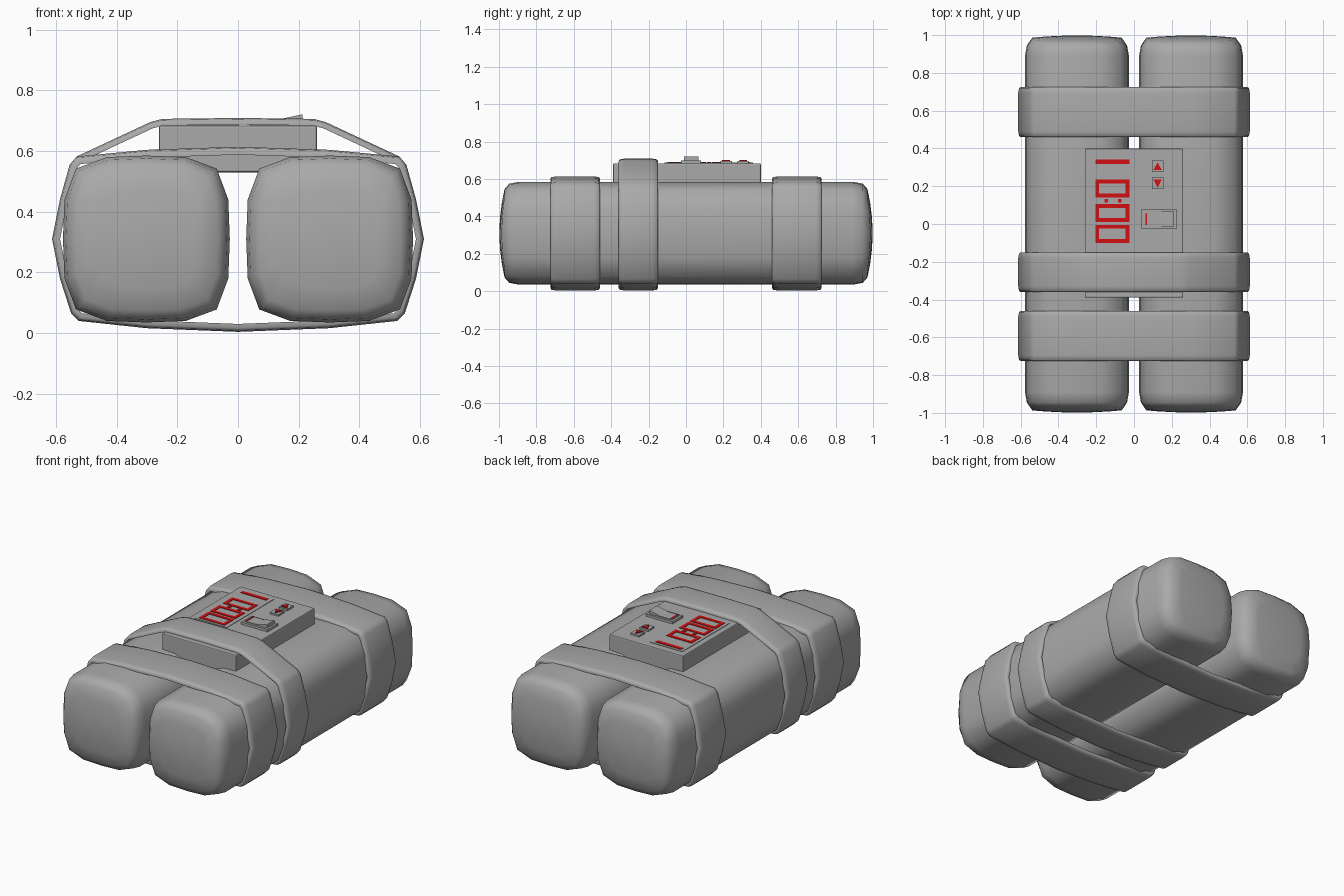
import bpy, bmesh, math
from mathutils import Vector

if "Cube" in bpy.data.objects:
    bpy.data.objects.remove(bpy.data.objects["Cube"])


def material(name, rgb):
    m = bpy.data.materials.new(name)
    m.diffuse_color = (*rgb, 1)
    m.use_nodes = True
    m.node_tree.nodes["Principled BSDF"].inputs["Base Color"].default_value = m.diffuse_color
    return m


GREY = material("grey", (0.40, 0.40, 0.40))
RED = material("red", (0.65, 0.005, 0.006))


def finish(bm, name, mat, smooth=None, bevel=0):
    bmesh.ops.recalc_face_normals(bm, faces=bm.faces)
    me = bpy.data.meshes.new(name)
    bm.to_mesh(me)
    bm.free()
    me.materials.append(mat)
    ob = bpy.data.objects.new(name, me)
    bpy.context.collection.objects.link(ob)
    if bevel:
        mod = ob.modifiers.new("bevel", "BEVEL")
        mod.width, mod.segments = bevel, 2
    if smooth:
        bpy.ops.object.select_all(action='DESELECT')
        ob.select_set(True)
        bpy.context.view_layer.objects.active = ob
        bpy.ops.object.shade_smooth_by_angle(angle=math.radians(smooth))
    return ob


def skin(bm, rings, closed=False):
    """Bridge consecutive rings of equal length with quads."""
    vr = [[bm.verts.new(p) for p in r] for r in rings]
    n = len(vr[0])
    pairs = list(zip(vr, vr[1:])) + ([(vr[-1], vr[0])] if closed else [])
    for a, b in pairs:
        for i in range(n):
            bm.faces.new((a[i], a[(i + 1) % n], b[(i + 1) % n], b[i]))
    return vr


def prism(name, outlines, z0, z1, mat, bevel=0):
    """Extrude one or more xy outlines between two heights."""
    bm = bmesh.new()
    for pts in outlines:
        vr = skin(bm, [[(x, y, z) for x, y in pts] for z in (z0, z1)])
        bm.faces.new(vr[0])
        bm.faces.new(vr[1])
    return finish(bm, name, mat, bevel=bevel)


def rect(x0, x1, y0, y1):
    return [(x0, y0), (x1, y0), (x1, y1), (x0, y1)]


# Two long rounded blocks, side by side
quarter = [(0.275, 0), (0.27, 0.13), (0.232, 0.232), (0.13, 0.27)]
section = []
for k in range(4):
    for x, z in quarter:
        for _ in range(k):
            x, z = -z, x
        section.append((x, z))


def block_ring(cx, y, s):
    return [(cx + x * s, y, 0.31 + z * s) for x, z in section]


def cap_ring(cx, sign, s):
    return [(cx + x * s, sign * (0.998 - 0.2 * (x * s) ** 2 - 0.5 * (z * s) ** 2),
             0.31 + z * s) for x, z in section]


for side, cx in (("left", -0.302), ("right", 0.302)):
    bm = bmesh.new()
    half = [(0.89, 1.0), (0.945, 0.965)]
    rings = [cap_ring(cx, -1, s) for s in (0.3, 0.6, 0.86)]
    rings += [block_ring(cx, -y, s) for y, s in reversed(half)]
    rings += [block_ring(cx, y, s) for y, s in half]
    rings += [cap_ring(cx, 1, s) for s in (0.86, 0.6, 0.3)]
    vr = skin(bm, rings)
    for ring, y in ((vr[0], -0.998), (vr[-1], 0.998)):
        tip = bm.verts.new((cx, y, 0.31))
        for i in range(16):
            bm.faces.new((ring[i], ring[(i + 1) % 16], tip))
    finish(bm, side + "_block", GREY, smooth=60)

# Straps: closed outline in xz, given for the right half from bottom to top
lower = [(0, 0.004), (0.3, 0.016), (0.525, 0.04), (0.55, 0.065), (0.587, 0.18),
         (0.613, 0.31), (0.587, 0.44), (0.555, 0.555), (0.532, 0.582)]


def inset(pts, d):
    out = []
    for i, p in enumerate(pts):
        a, b, c = Vector(pts[i - 1]), Vector(p), Vector(pts[(i + 1) % len(pts)])
        u, v = (b - a).normalized(), (c - b).normalized()
        n1, n2 = Vector((-u.y, u.x)), Vector((-v.y, v.x))
        m = (n1 + n2).normalized()
        out.append(b + m * d / max(m.dot(n1), 0.5))
    return out


def strap(name, y0, y1, top, thick):
    right = lower + top
    path = right + [(-x, z) for x, z in reversed(right) if x > 0]
    steps = [(y0, thick), (y0, 0.012), (y0 + 0.006, 0.004), (y0 + 0.03, 0),
             (y1 - 0.03, 0), (y1 - 0.006, 0.004), (y1, 0.012), (y1, thick)]
    bm = bmesh.new()
    skin(bm, [[(p[0], y, p[1]) for p in inset(path, d)] for y, d in steps], closed=True)
    finish(bm, name, GREY, smooth=50)


flat_top = [(0.3, 0.604), (0, 0.614)]
strap("front_strap", -0.725, -0.46, flat_top, 0.026)
strap("back_strap", 0.46, 0.725, flat_top, 0.026)
strap("panel_strap", -0.36, -0.15, [(0.29, 0.695), (0.25, 0.706), (0, 0.709)], 0.022)

# Control panel with display plate
prism("control_panel", [rect(-0.26, 0.26, -0.39, 0.4)], 0.53, 0.684, GREY, bevel=0.006)
prism("display_plate", [rect(-0.225, 0.002, -0.115, 0.358)], 0.682, 0.687, GREY)

# Lit display segments: three frames, two dots and a bar
X0, X1, T = -0.205, -0.025, 0.021
lit = [rect(X0, X1, 0.318, 0.342)]
for y in (-0.1, 0.01, 0.14):
    h = y + 0.096
    lit += [rect(X0, X1, y, y + T), rect(X0, X1, h - T, h),
            rect(X0, X0 + T, y + T, h - T), rect(X1 - T, X1, y + T, h - T)]
for x in (-0.147, -0.076):
    lit.append(rect(x - 0.01, x + 0.01, 0.113, 0.133))
prism("display_segments", lit, 0.685, 0.690, RED)

# Two buttons with arrow markers
for label, y, d in (("upper", 0.305, 1), ("lower", 0.215, -1)):
    prism(label + "_button", [rect(0.095, 0.155, y - 0.03, y + 0.03)], 0.68, 0.695, GREY)
    prism(label + "_button_arrow", [[(0.103, y - 0.02 * d), (0.147, y - 0.02 * d),
                                     (0.125, y + 0.022 * d)]], 0.693, 0.701, RED)

# Rocker switch
prism("switch_base", [rect(0.04, 0.226, -0.026, 0.079)], 0.68, 0.699, GREY)
bm = bmesh.new()
profile = [(0.055, 0.69), (0.212, 0.69), (0.212, 0.721), (0.133, 0.704), (0.055, 0.704)]
vr = skin(bm, [[(x, y, z) for x, z in profile] for y in (-0.012, 0.066)])
bm.faces.new(vr[0])
bm.faces.new(vr[1])
finish(bm, "switch_rocker", GREY)
prism("switch_stripe", [rect(0.06, 0.069, -0.004, 0.058)], 0.702, 0.706, RED)
